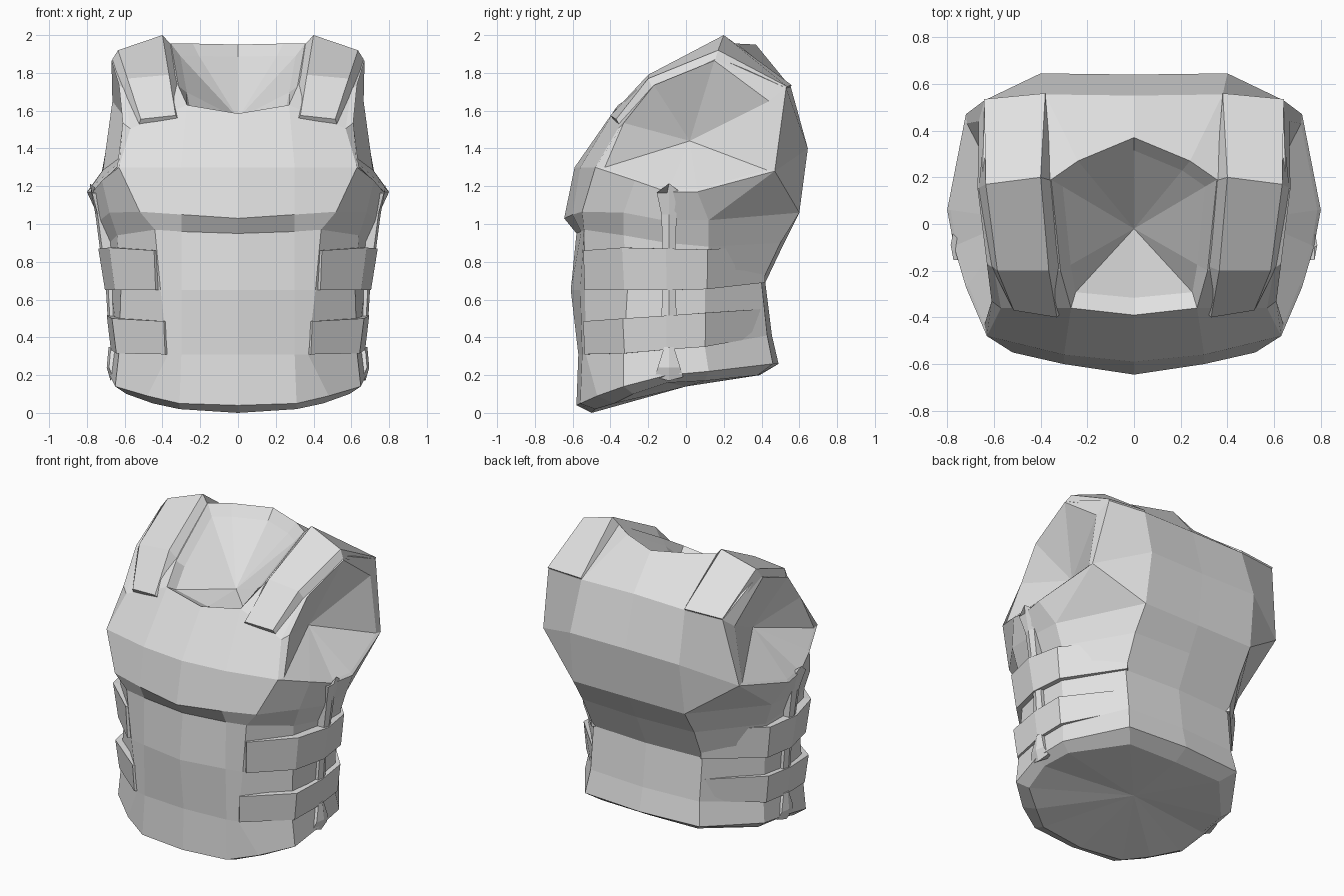
import bpy, bmesh
from mathutils import Vector as V

mat = bpy.data.materials.new("light_grey")
mat.diffuse_color = (0.75, 0.75, 0.75, 1)


def finish(bm, name):
    """Mirror across x, weld the seam and create the object."""
    bmesh.ops.mirror(bm, geom=bm.verts[:] + bm.edges[:] + bm.faces[:],
                     axis='X', merge_dist=0.0001)
    bmesh.ops.remove_doubles(bm, verts=bm.verts[:], dist=0.0005)
    bmesh.ops.recalc_face_normals(bm, faces=bm.faces[:])
    me = bpy.data.meshes.new(name)
    bm.to_mesh(me)
    bm.free()
    me.materials.append(mat)
    bpy.context.collection.objects.link(bpy.data.objects.new(name, me))


def strips(bm, rows):
    for a, b in zip(rows, rows[1:]):
        for i in range(len(a) - 1):
            bm.faces.new((a[i], a[i + 1], b[i + 1], b[i]))


def fan(bm, rim, c, closed=False):
    pts = rim + rim[:1] if closed else rim
    for a, b in zip(pts, pts[1:]):
        bm.faces.new((a, b, c))


def band(name, sections):
    """Closed solid lofted through matching sections, on both sides."""
    bm = bmesh.new()
    rows = [[bm.verts.new(p) for p in s] for s in sections]
    strips(bm, [r + r[:1] for r in rows])
    bm.faces.new(rows[0])
    bm.faces.new(rows[-1])
    finish(bm, name)


# Half rings of the body, front centre round to back centre
hem = [(0, -.50, 0), (.31, -.48, .02), (.45, -.38, .05), (.59, -.28, .10),
       (.62, -.10, .16), (.60, .10, .17), (.35, .38, .20), (0, .39, .20)]
skirt = [(0, -.58, .04), (.31, -.56, .05), (.48, -.47, .09), (.65, -.33, .14),
         (.68, -.10, .20), (.66, .12, .22), (.42, .46, .26), (0, .49, .26)]
low = [(0, -.57, .31), (.30, -.55, .31), (.37, -.53, .31), (.63, -.33, .32),
       (.655, -.10, .34), (.64, .10, .35), (.40, .43, .41), (0, .455, .41)]
waist = [(0, -.61, .65), (.30, -.56, .65), (.41, -.535, .65), (.62, -.31, .65),
         (.67, -.10, .65), (.65, .10, .66), (.40, .40, .69), (0, .42, .69)]
ribs = [(0, -.58, .95), (.30, -.555, .96), (.44, -.54, .97), (.64, -.33, .94),
        (.68, -.10, .90), (.67, .12, .88), (.41, .50, .90), (0, .52, .90)]
ledge = [(0, -.645, 1.03), (.30, -.60, 1.05), (.52, -.55, 1.065), (.68, -.33, 1.06),
         (.73, -.12, 1.02), (.715, .12, 1.02), (.41, .60, 1.06), (0, .60, 1.06)]
chest = [(0, -.59, 1.30), (.30, -.56, 1.30), (.63, -.48, 1.30), (.72, -.27, 1.23),
         (.77, -.10, 1.17), (.80, .06, 1.17), (.72, .47, 1.28), (.40, .645, 1.40), (0, .64, 1.40)]

# Torso shell
bm = bmesh.new()
new = bm.verts.new
rows = [[new(p) for p in r] for r in (hem, skirt, low, waist, ribs, ledge)]
strips(bm, rows)
fan(bm, rows[0], new((0, 0, .14)))
c = [new(p) for p in chest]
g = rows[-1]
strips(bm, [g[:6], c[:6]])
strips(bm, [g[6:], c[7:]])
bm.faces.new((g[5], c[6], c[5]))
bm.faces.new((g[5], g[6], c[6]))
bm.faces.new((g[6], c[7], c[6]))
inner = [new(p) for p in ((.27, -.36, 1.63), (.315, -.20, 1.73), (.355, .19, 1.955), (.38, .555, 1.725))]
outer = [new(p) for p in ((.57, -.36, 1.505), (.60, -.19, 1.715), (.65, .16, 1.885), (.64, .53, 1.72))]
front_lip = new((0, -.39, 1.585))
back_lip = new((0, .37, 1.95))
back_mid = new((.24, .27, 1.955))
nape = new((0, .55, 1.73))
strips(bm, [inner, outer])
for f in ((c[0], c[1], inner[0], front_lip), (c[1], c[2], outer[0], inner[0]),
          (outer[3], c[6], c[7], inner[3]), (inner[3], c[7], c[8], nape),
          (nape, inner[3], back_mid, back_lip), (inner[3], inner[2], back_mid)):
    bm.faces.new(f)

# Neck opening: sloping lip, then a faceted pit
lip = [front_lip] + inner[:3] + [back_mid, back_lip]
pit = V((0, -.02, 1.56))
rim = []
for i, v in enumerate(lip):
    p = v.co.lerp(pit, .20 if i < 2 else .14)
    rim.append(new((p.x, p.y, p.z - (.025 if i < 2 else .01))))
rim[1].co.x = .25
strips(bm, [lip, rim])
fan(bm, rim, new(pit))

# Arm opening: raised edge and recessed fan
hole = [c[2]] + outer + [c[6], c[5], c[4], c[3]]
edge = [new(p) for p in ((.64, -.43, 1.30), (.61, -.33, 1.535), (.63, -.17, 1.735),
                         (.67, .15, 1.865), (.665, .44, 1.65), (.715, .43, 1.285),
                         (.785, .06, 1.185), (.76, -.09, 1.185), (.71, -.26, 1.235))]
strips(bm, [hole + hole[:1], edge + edge[:1]])
fan(bm, edge, new((.505, .02, 1.44)), True)
finish(bm, "torso_shell")

# Shoulder straps: top inner, top outer, base outer, base inner
band("shoulder_strap", [
    ((.33, -.40, 1.575), (.515, -.37, 1.555), (.53, -.345, 1.51), (.305, -.375, 1.54)),
    ((.365, -.20, 1.79), (.585, -.20, 1.77), (.615, -.175, 1.71), (.315, -.18, 1.73)),
    ((.40, .20, 2.0), (.635, .17, 1.92), (.665, .155, 1.872), (.35, .185, 1.945)),
    ((.38, .56, 1.735), (.642, .535, 1.728), (.63, .51, 1.69), (.38, .53, 1.70))])


# Waist straps: x, y, top z, bottom z, stand-off
def waist_strap(name, path):
    secs = []
    for x, y, top, bot, off in path:
        n = V((x, y * .8, 0)).normalized()
        t, b = V((x, y, top)), V((x, y, bot))
        secs.append((t - n * .02, t + n * off, b + n * (off * .3 + .003), b - n * .02))
    band(name, secs)


waist_strap("upper_waist_strap", [
    (.43, -.53, .86, .65, .02), (.635, -.32, .875, .65, .05), (.685, -.10, .87, .65, .055),
    (.665, .11, .865, .655, .035), (.40, .415, .885, .69, .004)])
waist_strap("lower_waist_strap", [
    (.38, -.53, .485, .31, .02), (.63, -.32, .50, .315, .04), (.66, -.10, .515, .335, .035),
    (.65, .10, .53, .35, .03), (.40, .405, .55, .405, .004)])


# Side buckle posts: (x, z, half width) per level, with a central ridge
def post(name, levels, y=-.09):
    band(name, [((x - .06, y - w, z), (x - .012, y - w, z), (x, y, z + peak),
                 (x - .012, y + w, z), (x - .06, y + w, z)) for x, z, w, peak in levels])


post("upper_side_post", [(.73, .86, .035, 0), (.755, 1.05, .04, 0), (.785, 1.165, .065, .05)])
post("middle_side_post", [(.69, .50, .04, 0), (.70, .67, .035, 0)])
post("lower_side_post", [(.675, .19, .075, -.02), (.695, .24, .06, 0), (.685, .35, .025, 0)])
